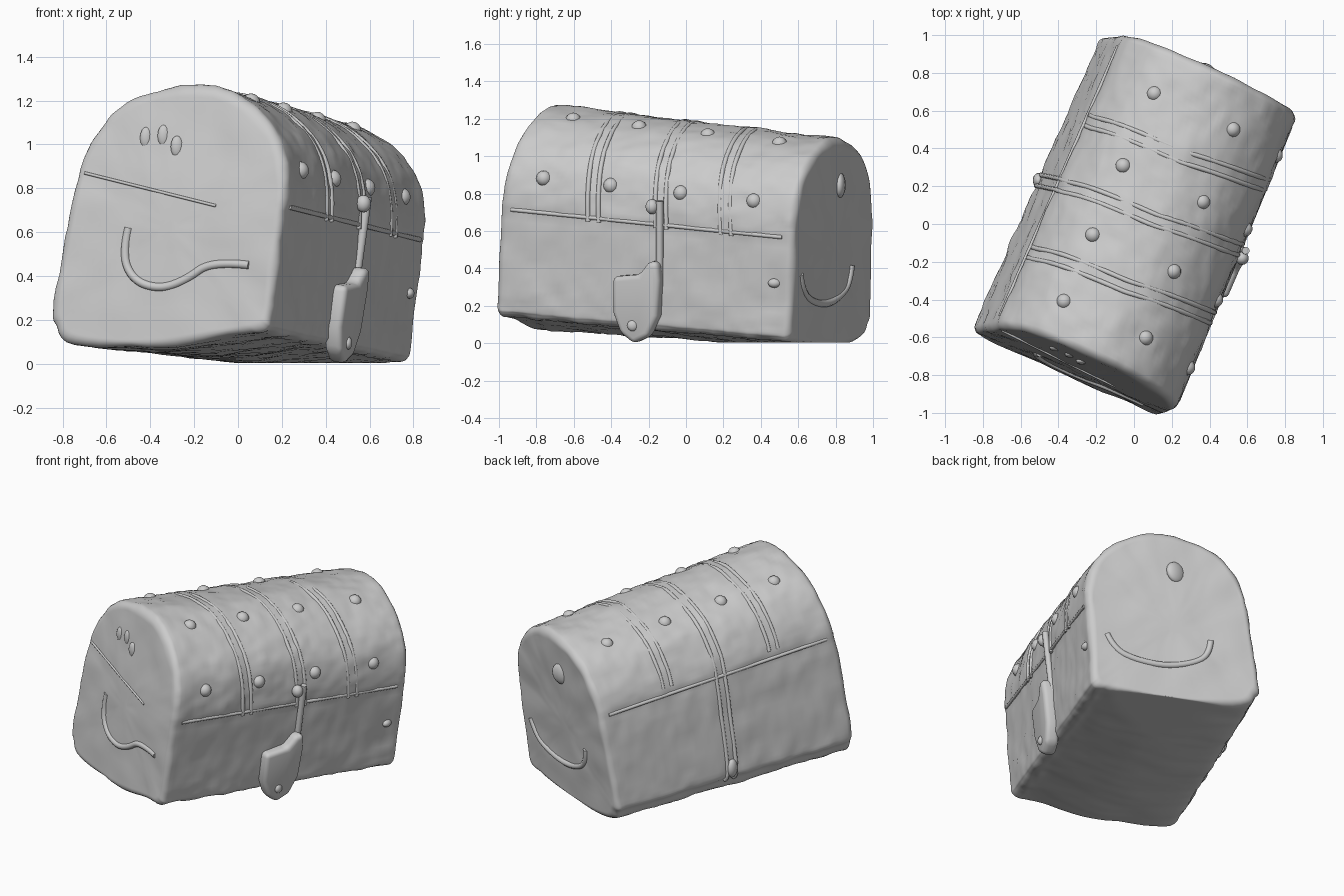
import bpy, math
from mathutils import Vector, noise

if "Cube" in bpy.data.objects:
    bpy.data.objects.remove(bpy.data.objects["Cube"])

# One plain clay grey for the whole chest
GREY = (0.6, 0.6, 0.6, 1)
mat = bpy.data.materials.new("clay_grey")
mat.use_nodes = True
mat.diffuse_color = GREY
bsdf = mat.node_tree.nodes["Principled BSDF"]
bsdf.inputs["Base Color"].default_value = GREY
bsdf.inputs["Roughness"].default_value = 0.8

# End profile (x, z), from the lower right corner over the lid and back underneath
SECTION = [(.145, .21), (.17, .42), (.205, .7), (.213, .85), (.195, .98), (.14, 1.09),
           (.04, 1.19), (-.08, 1.25), (-.2, 1.27), (-.35, 1.25), (-.5, 1.2),
           (-.6, 1.12), (-.69, .98), (-.745, .83), (-.795, .58), (-.855, .25),
           (-.84, .17), (-.76, .09), (-.35, .075), (0, .135), (.09, .145), (.128, .165)]
CENTRE = Vector((-.32, .62))
LENGTH = Vector((.64, 1.575, -.14))
AXIS = LENGTH.normalized()
SEAM_RIGHT, SEAM_LEFT = 2.1, 12.8


def profile(s):
    """Smooth point on the end profile."""
    n, i = len(SECTION), math.floor(s)
    f = s - i
    a, b, c, d = (Vector(SECTION[(i + j) % n]) for j in (-1, 0, 1, 2))
    return b + .5 * f * (c - a + f * (2 * a - 5 * b + 4 * c - d + f * (3 * (b - c) + d - a)))


def end_point(x, z, t=0):
    """Point on the slanted end plane, moved along the chest by t with a slight taper."""
    left, high = max(0, -x / .75), (z - .15) / 1.1
    lean = .09 * max(0, z - .75)
    taper = Vector((.04 * left + .015 * (1 - left) * (1 - high), -.01 * left - lean,
                    .065 * left * (1 - high) - .04 * high))
    start = Vector((x, -1.02 - .45 * (x - .13) + .1 * (z - .15) + lean, z))
    return start + (LENGTH + taper) * t


def surface(s, t, k=1.0):
    p = CENTRE + k * (profile(s) - CENTRE)
    return end_point(p.x, p.y, t)


def normal(s, t):
    along = surface(s + .05, t) - surface(s - .05, t)
    return along.cross(-LENGTH).normalized()


def make(name, verts, faces):
    mesh = bpy.data.meshes.new(name)
    mesh.from_pydata(verts, [], faces)
    mesh.materials.append(mat)
    mesh.shade_smooth()
    ob = bpy.data.objects.new(name, mesh)
    bpy.context.collection.objects.link(ob)
    return ob


def tube(name, points, radius):
    curve = bpy.data.curves.new(name, "CURVE")
    curve.dimensions = "3D"
    curve.bevel_depth = radius
    curve.bevel_resolution = 3
    curve.use_fill_caps = True
    spline = curve.splines.new("NURBS")
    spline.points.add(len(points) - 1)
    for sp, p in zip(spline.points, points):
        sp.co = (*p, 1)
    spline.use_endpoint_u = True
    spline.order_u = 3
    curve.materials.append(mat)
    ob = bpy.data.objects.new(name, curve)
    bpy.context.collection.objects.link(ob)


def stud(name, place, size):
    bpy.ops.mesh.primitive_uv_sphere_add(segments=14, ring_count=8, radius=1, location=place)
    ob = bpy.context.object
    ob.name = name
    ob.scale = size
    ob.data.materials.append(mat)
    bpy.ops.object.shade_smooth()


# Chest body and lid: rings from the near end centre to the far end centre
AROUND, STEPS = 132, 56
near_end = [(i / 12, 0) for i in range(1, 12)]
for i in range(6):
    a = i * math.pi / 10
    near_end.append((.93 + .07 * math.sin(a), .024 * (1 - math.cos(a))))
far_end = [(k, 1 - t) for k, t in reversed(near_end)]
rings = near_end + [(1, .024 + .952 * i / STEPS) for i in range(1, STEPS)] + far_end
verts, faces = [], []
for k, t in rings:
    for j in range(AROUND):
        s = j * len(SECTION) / AROUND
        p = surface(s, t, k)
        side = max(0, (k - .93) / .07)
        lump = .009 * noise.noise(p * 6) + .006 * max(.3, side) * noise.noise(p * 18)
        if SEAM_RIGHT < s < SEAM_LEFT:
            lump += .006 * side
        cap = AXIS * (-1 if t < .5 else 1)
        p += normal(s, t).lerp(cap, 1 - side) * lump
        p.z = max(p.z, .003)
        verts.append(p)
for r in range(len(rings) - 1):
    for j in range(AROUND):
        a, b = r * AROUND + j, r * AROUND + (j + 1) % AROUND
        faces.append((a, a + AROUND, b + AROUND, b))
last = (len(rings) - 1) * AROUND
faces.append(tuple(range(AROUND)))
faces.append(tuple(last + j for j in reversed(range(AROUND))))
make("chest_body", verts, faces)

# Seam between lid and box, along both sides and across the near end
for name, s in (("right_seam", SEAM_RIGHT), ("left_seam", SEAM_LEFT)):
    tube(name, [surface(s, .04 + .92 * i / 8) for i in range(9)], .011)
tube("front_end_seam", [end_point(-.7 + .1 * i, .87 - .025 * i) for i in range(7)], .007)

# Straps over the lid; the middle one runs down the left side
for name, t, end in (("front_strap", .25, 12.5), ("middle_strap", .48, 16), ("back_strap", .7, 12.5)):
    for side in (-.018, .018):
        path = []
        for i in range(29):
            s = 2 + (end - 2) * i / 28
            skew = .07 * max(0, 1 - (s - 2) / 6) + .01 * max(0, s - 12)
            path.append(surface(s, t + side + skew))
        tube(name, path, .013)
stud("left_latch", surface(15, .51), (.03, .04, .06))

# Rows of studs on the lid
for row, s in (("right", 3.4), ("upper_right", 6.5), ("upper_left", 9.7)):
    for t in (.13, .36, .6, .85):
        stud(row + "_stud", surface(s, t) - normal(s, t) * .012, (.042, .042, .042))


# Hasp: hanging lock plate with a strap up to the lid
def wall(y, z, out=0):
    x = .13 + .413 * (y + 1.02) + .14 * (z - .15 + .09 * (y + 1.02))
    return Vector((x, y, z)) + Vector((.91, -.41, -.1)) * out


PLATE = [(-.37, .36), (-.37, .17), (-.33, .06), (-.26, .002), (-.18, .04), (-.13, .15),
         (-.12, .34), (-.13, .44), (-.18, .44), (-.23, .37)]
n = len(PLATE)
verts = [wall(y, z, out) for out in (-.02, .065) for y, z in PLATE]
faces = [tuple(reversed(range(n))), tuple(range(n, 2 * n))]
faces += [(i, (i + 1) % n, (i + 1) % n + n, i + n) for i in range(n)]
lock = make("lock_plate", verts, faces)
bevel = lock.modifiers.new("rounding", "BEVEL")
bevel.width = .03
bevel.segments = 4
tube("hasp_strap", [wall(-.14, .36 + .08 * i, .002) for i in range(6)], .02)
stud("hasp_knob", wall(-.18, .73, .004), (.035, .035, .04))
stud("lock_rivet", wall(-.26, .1, .06), (.02, .03, .03))
stud("side_rivet", wall(.47, .32, -.008), (.025, .035, .025))

# End handles and the lumpy badges above them
DEEP = AXIS * .006
tube("front_handle", [end_point(x, z) + DEEP for x, z in
     ((-.5, .62), (-.53, .5), (-.48, .38), (-.36, .34), (-.24, .38), (-.12, .47), (.05, .45))], .02)
tube("back_handle", [end_point(x, z, 1) - DEEP for x, z in
     ((.08, .52), (.03, .42), (-.1, .36), (-.3, .33), (-.48, .38), (-.54, .46), (-.54, .54))], .02)
for x, z in ((-.42, 1.03), (-.34, 1.04), (-.28, .99)):
    stud("front_badge", end_point(x, z) + DEEP, (.03, .02, .05))
stud("back_badge", end_point(-.3, 1.01, 1) - DEEP * 2, (.07, .035, .07))
